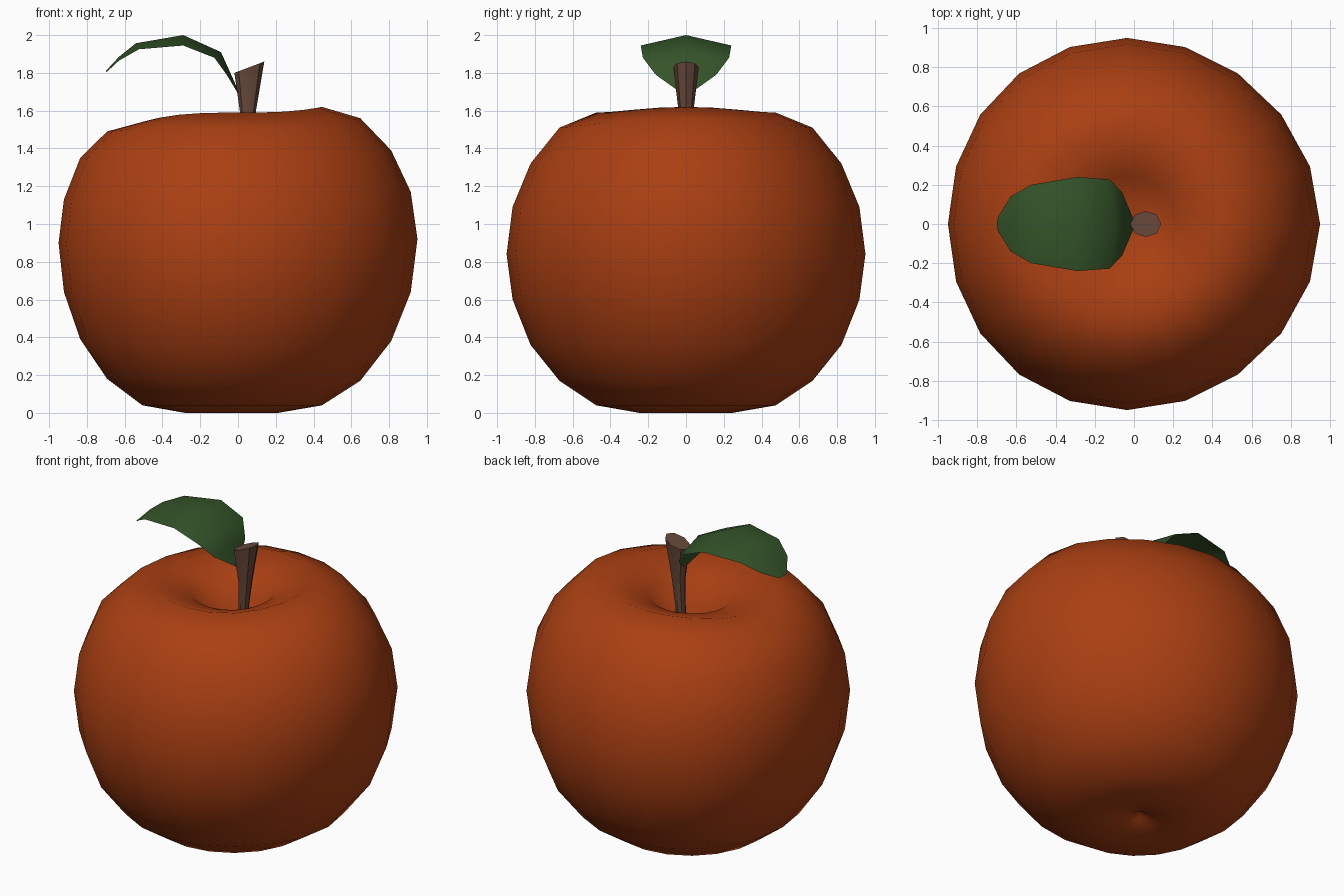
import bpy, bmesh, math
from mathutils import Vector, Matrix

if "Cube" in bpy.data.objects:
    bpy.data.objects.remove(bpy.data.objects["Cube"])


def material(name, rgb):
    m = bpy.data.materials.new(name)
    m.diffuse_color = (*rgb, 1)
    m.use_nodes = True
    m.node_tree.nodes["Principled BSDF"].inputs["Base Color"].default_value = m.diffuse_color
    return m


def finish(name, bm, mat, recalc=True, angle=None):
    if recalc:
        bmesh.ops.recalc_face_normals(bm, faces=bm.faces)
    me = bpy.data.meshes.new(name)
    bm.to_mesh(me)
    bm.free()
    me.materials.append(mat)
    ob = bpy.data.objects.new(name, me)
    bpy.context.collection.objects.link(ob)
    me.shade_smooth()
    if angle:
        me.set_sharp_from_angle(angle=math.radians(angle))
    return ob


def bridge(bm, rows, closed):
    for a, b in zip(rows, rows[1:]):
        n = len(a)
        for i in range(n if closed else n - 1):
            j = (i + 1) % n
            bm.faces.new((a[i], a[j], b[j], b[i]))


red = material("apple red", (0.40, 0.05, 0.006))
brown = material("stem brown", (0.135, 0.066, 0.042))
green = material("leaf green", (0.034, 0.088, 0.022))

# Apple body: lathed profile (radius, z, lift on both x sides, tilt toward +x)
profile = [
    (0.04, 0.045, 0, 0), (0.246, 0.0, 0, 0), (0.475, 0.04, 0, 0),
    (0.67, 0.17, 0.005, -0.005), (0.823, 0.36, 0.025, -0.005),
    (0.918, 0.60, 0.04, 0), (0.95, 0.84, 0.07, 0.01),
    (0.918, 1.09, 0.06, 0.02), (0.823, 1.32, 0.05, 0.02),
    (0.67, 1.51, 0.015, 0.035), (0.475, 1.59, -0.01, 0.04),
    (0.246, 1.505, 0, 0.01),
]
SIDES = 20
bm = bmesh.new()
rings = []
for r, z, lift, tilt in profile:
    ring = []
    for i in range(SIDES):
        a = math.tau * i / SIDES
        c = math.cos(a)
        x = r * c
        x -= 0.035 * (1 - abs(x / 0.95) ** 3)
        ring.append(bm.verts.new((x, r * math.sin(a), z + lift * c * c + tilt * c ** 3)))
    rings.append(ring)
bridge(bm, rings, True)
for ring, pole in ((rings[0], (-0.03, 0, 0.09)), (rings[-1], (0.0, 0, 1.31))):
    p = bm.verts.new(pole)
    for i in range(SIDES):
        bm.faces.new((ring[i], ring[(i + 1) % SIDES], p))
finish("apple_body", bm, red)

# Stem: flaring eight-sided tube with a slanted top
bm = bmesh.new()
rings = []
for x, z, r, slope in [(0.03, 1.29, 0.03, 0), (0.04, 1.43, 0.032, 0),
                       (0.053, 1.60, 0.043, 0.1), (0.06, 1.83, 0.072, 0.38)]:
    ring = []
    for i in range(8):
        a = math.tau * i / 8
        dx = r * math.cos(a) * (1.1 if slope > 0.2 else 1)
        ring.append(bm.verts.new((x + dx, r * 0.93 * math.sin(a), z + slope * dx)))
    rings.append(ring)
bridge(bm, rings, True)
bm.faces.new(rings[0])
bm.faces.new(rings[-1])
finish("stem", bm, brown, angle=40)

# Leaf: arched sheet, stations of midrib (x, z) and edge (x, half width, z)
stations = [
    (0.0, 1.71, 0.0, 0.02, 1.69),
    (-0.045, 1.81, -0.06, 0.16, 1.79),
    (-0.09, 1.91, -0.125, 0.228, 1.88),
    (-0.29, 2.0, -0.29, 0.24, 1.945),
    (-0.54, 1.957, -0.525, 0.20, 1.925),
    (-0.63, 1.885, -0.63, 0.14, 1.865),
    (-0.70, 1.81, -0.695, 0.035, 1.805),
]
bm = bmesh.new()
rows = [[bm.verts.new(p) for p in ((ex, -w, ez), (cx, 0, cz), (ex, w, ez))]
        for cx, cz, ex, w, ez in stations]
bridge(bm, rows, False)
bm.normal_update()
if sum(f.normal.z for f in bm.faces) < 0:
    bmesh.ops.reverse_faces(bm, faces=bm.faces)
finish("leaf", bm, green, recalc=False)
